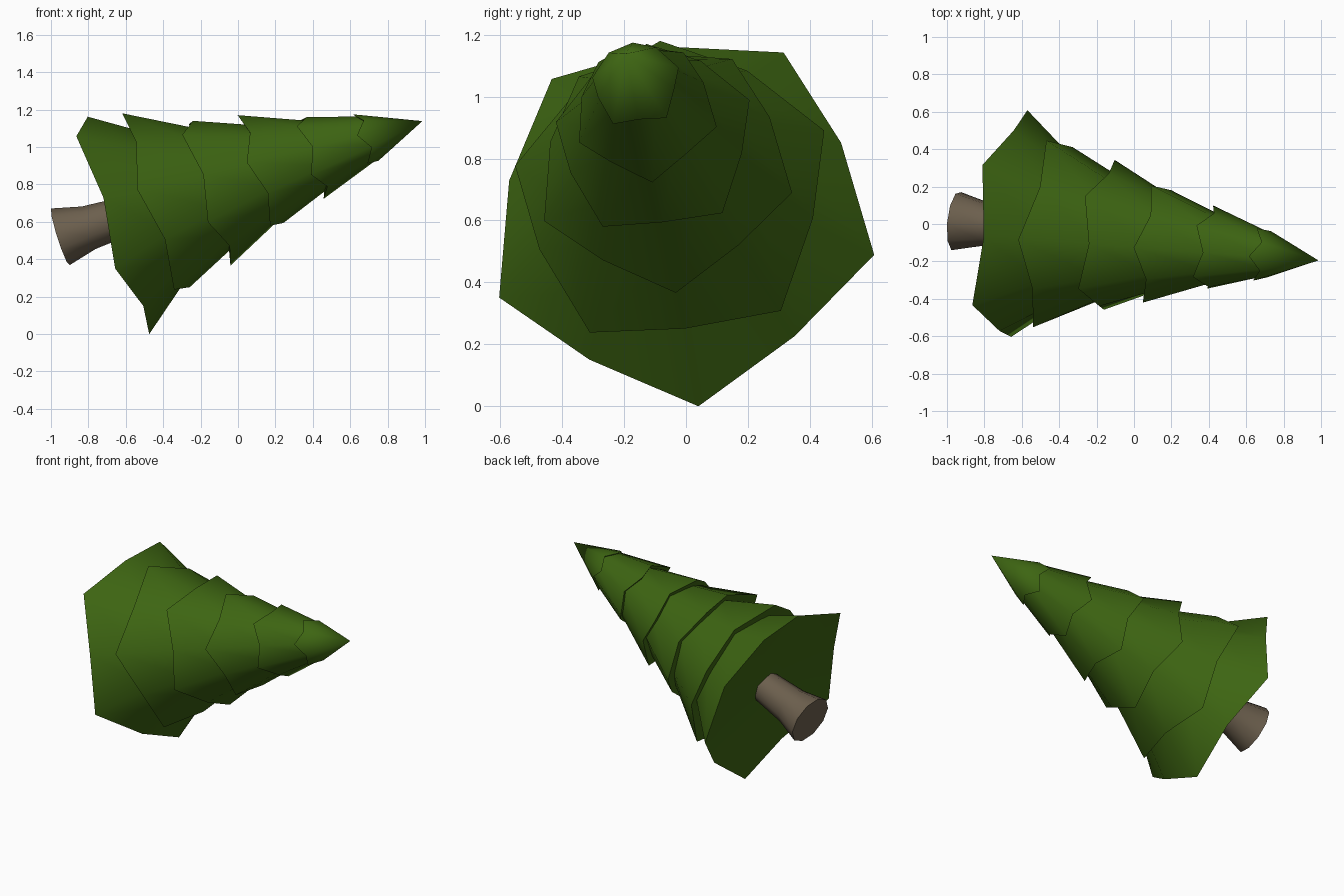
import bpy, bmesh, math
from mathutils import Vector

if "Cube" in bpy.data.objects:
    bpy.data.objects.remove(bpy.data.objects["Cube"])

# Tilted tree axis: trunk foot, direction, and a perpendicular frame
FOOT = Vector((-0.95, 0.015, 0.52))
AXIS = Vector((1.94, -0.21, 0.62)).normalized()
UP = (Vector((0, 0, 1)) - AXIS * AXIS.z).normalized()
SIDE = AXIS.cross(UP)


def material(name, rgb):
    m = bpy.data.materials.new(name)
    m.diffuse_color = (*rgb, 1)
    m.use_nodes = True
    m.node_tree.nodes["Principled BSDF"].inputs["Base Color"].default_value = m.diffuse_color
    return m


GREEN = material("pine green", (0.047, 0.130, 0.006))
BROWN = material("bark brown", (0.150, 0.115, 0.075))


def at(s, r=0, deg=0):
    a = math.radians(deg)
    return FOOT + AXIS * s + (UP * math.cos(a) + SIDE * math.sin(a)) * r


def loft(name, rings, start, end, mat):
    """Skin rings of points, closing both ends with a fan to a point."""
    bm = bmesh.new()
    loops = [[bm.verts.new(p) for p in ring] for ring in rings]
    n = len(loops[0])
    for a, b in zip(loops, loops[1:]):
        for i in range(n):
            j = (i + 1) % n
            bm.faces.new((a[i], a[j], b[j], b[i]))
    for loop, p in ((loops[0], start), (loops[-1], end)):
        c = bm.verts.new(p)
        for i in range(n):
            bm.faces.new((loop[i], loop[(i + 1) % n], c))
    bmesh.ops.recalc_face_normals(bm, faces=bm.faces)
    me = bpy.data.meshes.new(name)
    bm.to_mesh(me)
    bm.free()
    me.materials.append(mat)
    ob = bpy.data.objects.new(name, me)
    bpy.context.collection.objects.link(ob)
    bpy.ops.object.select_all(action='DESELECT')
    ob.select_set(True)
    bpy.context.view_layer.objects.active = ob
    bpy.ops.object.shade_smooth_by_angle(angle=math.radians(45))


# Flared trunk
trunk = [[at(s, r, 6.8 + 36 * i) for i in range(10)]
         for s, r in ((0, 0.16), (0.16, 0.12), (0.42, 0.10))]
loft("trunk", trunk, at(0), at(0.42), BROWN)

# Branch tiers: five drooping points each, alternate tiers turned by 36 degrees
TIERS = [(0.29, 0.643), (0.524, 0.53), (0.82, 0.425),
         (1.11, 0.332), (1.408, 0.236), (1.70, 0.148)]
TIP = 2.043
for k, (s, r) in enumerate(TIERS):
    turn = 42.8 if k % 2 == 0 else 6.8
    rim = [at(s + 0.052 * (i % 2), r * (0.885 if i % 2 else 1), turn + 36 * i)
           for i in range(10)]
    rings = [rim]
    if k + 1 < len(TIERS):
        s2, r2 = TIERS[k + 1]
        rings.append([at(s2 + 0.08, r2 * 0.75, turn + 36 * i) for i in range(10)])
        end = at(s2 + 0.12)
    else:
        end = at(TIP)
    loft(f"branch_tier_{k + 1}", rings, at(s + 0.1), end, GREEN)
